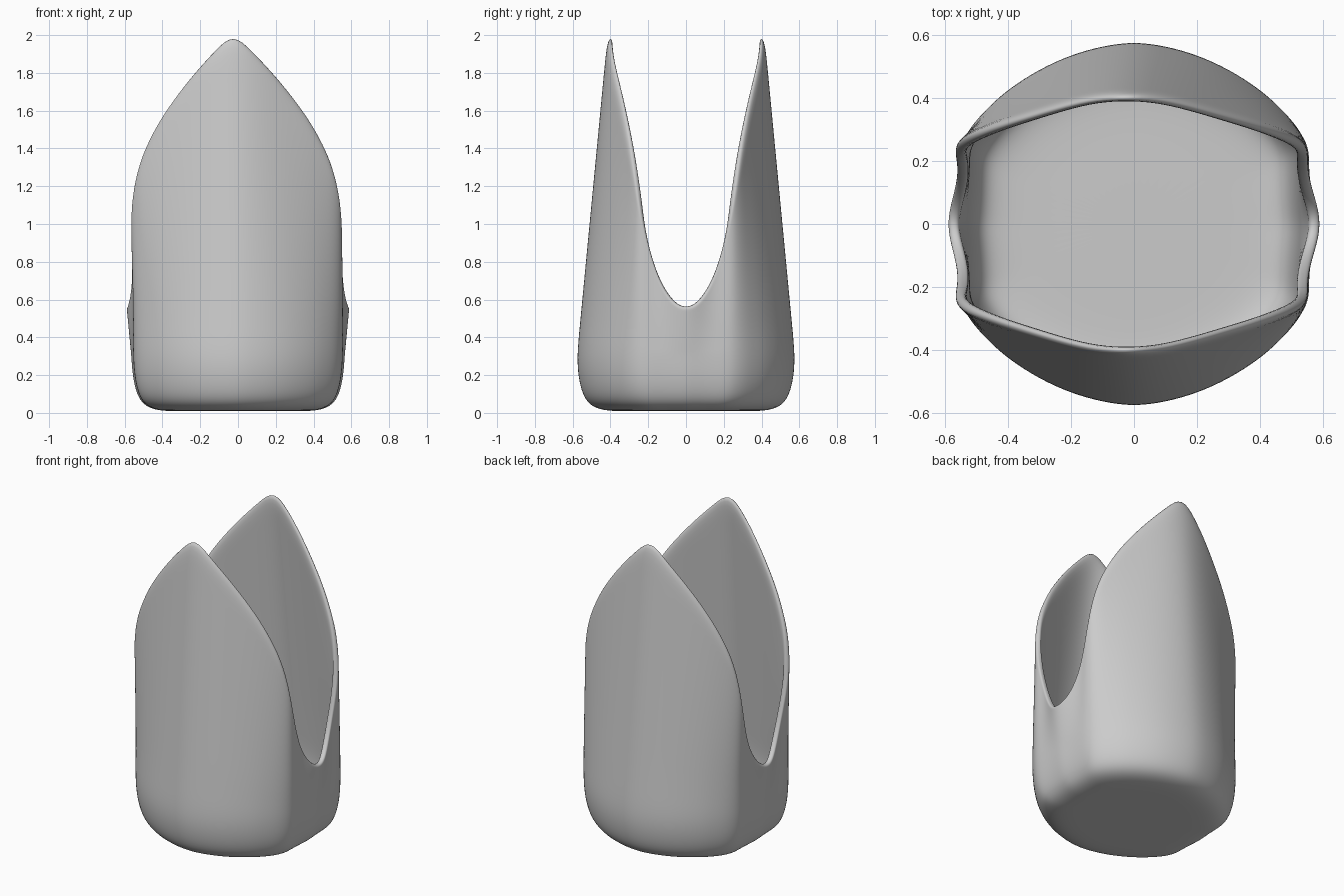
import bpy, bmesh

if "Cube" in bpy.data.objects:
    bpy.data.objects.remove(bpy.data.objects["Cube"])

# Quarter plan, tip of petal -> bottom of side notch: body outline (x, y) and rim (x, y, z)
BODY = [(0, .582), (.1, .568), (.2, .54), (.3, .495), (.4, .43), (.46, .375), (.51, .32),
        (.54, .27), (.552, .23), (.555, .19), (.556, .15), (.558, .1), (.562, .05), (.566, 0)]
RIM = [(0, .418, 2.02), (.1, .412, 1.925), (.2, .388, 1.82), (.3, .358, 1.70), (.4, .328, 1.56),
       (.47, .303, 1.43), (.52, .283, 1.31), (.555, .255, 1.15), (.56, .222, .99),
       (.555, .19, .86), (.557, .15, .725), (.57, .1, .625), (.585, .05, .572), (.592, 0, .558)]
# Rounded base: (scale of outline, height)
BASE = [(.35, .01), (.65, .008), (.79, .017), (.89, .045), (.95, .1), (.987, .19), (1, .3)]
WALL_ROWS = 10

# Mirror the quarter into a full loop of columns
quarter = list(zip(BODY, RIM))
cols = [(1, 1, q) for q in quarter]
cols += [(1, -1, q) for q in quarter[-2::-1]]
cols += [(-1, -1, q) for q in quarter[1:]]
cols += [(-1, 1, q) for q in quarter[-2:0:-1]]

bm = bmesh.new()
center = bm.verts.new((0, 0, .01))
grid = []
for sx, sy, (b, r) in cols:
    pts = [(b[0] * s, b[1] * s, z) for s, z in BASE]
    for k in range(1, WALL_ROWS + 1):
        t = k / WALL_ROWS
        pts.append((b[0] + (r[0] - b[0]) * t, b[1] + (r[1] - b[1]) * t, .3 + (r[2] - .3) * t))
    # Petals lean very slightly to the left
    grid.append([bm.verts.new((sx * x - max(0, z - .55) * .018, sy * y, z)) for x, y, z in pts])

n = len(grid)
for i in range(n):
    a, b = grid[i], grid[(i + 1) % n]
    bm.faces.new((center, a[0], b[0]))
    for k in range(len(a) - 1):
        bm.faces.new((a[k], a[k + 1], b[k + 1], b[k]))
bmesh.ops.recalc_face_normals(bm, faces=bm.faces)
# Make sure the base faces down so the wall thickens inward
if center.link_faces[0].normal.z > 0:
    bmesh.ops.reverse_faces(bm, faces=bm.faces)

mesh = bpy.data.meshes.new("petal_cup")
bm.to_mesh(mesh)
bm.free()
cup = bpy.data.objects.new("petal_cup", mesh)
bpy.context.collection.objects.link(cup)
for p in mesh.polygons:
    p.use_smooth = True

# Wall thickness, then smoothing that rounds the rim
solid = cup.modifiers.new("wall", 'SOLIDIFY')
solid.thickness = .035
solid.offset = -1
sub = cup.modifiers.new("smooth", 'SUBSURF')
sub.levels = sub.render_levels = 2
